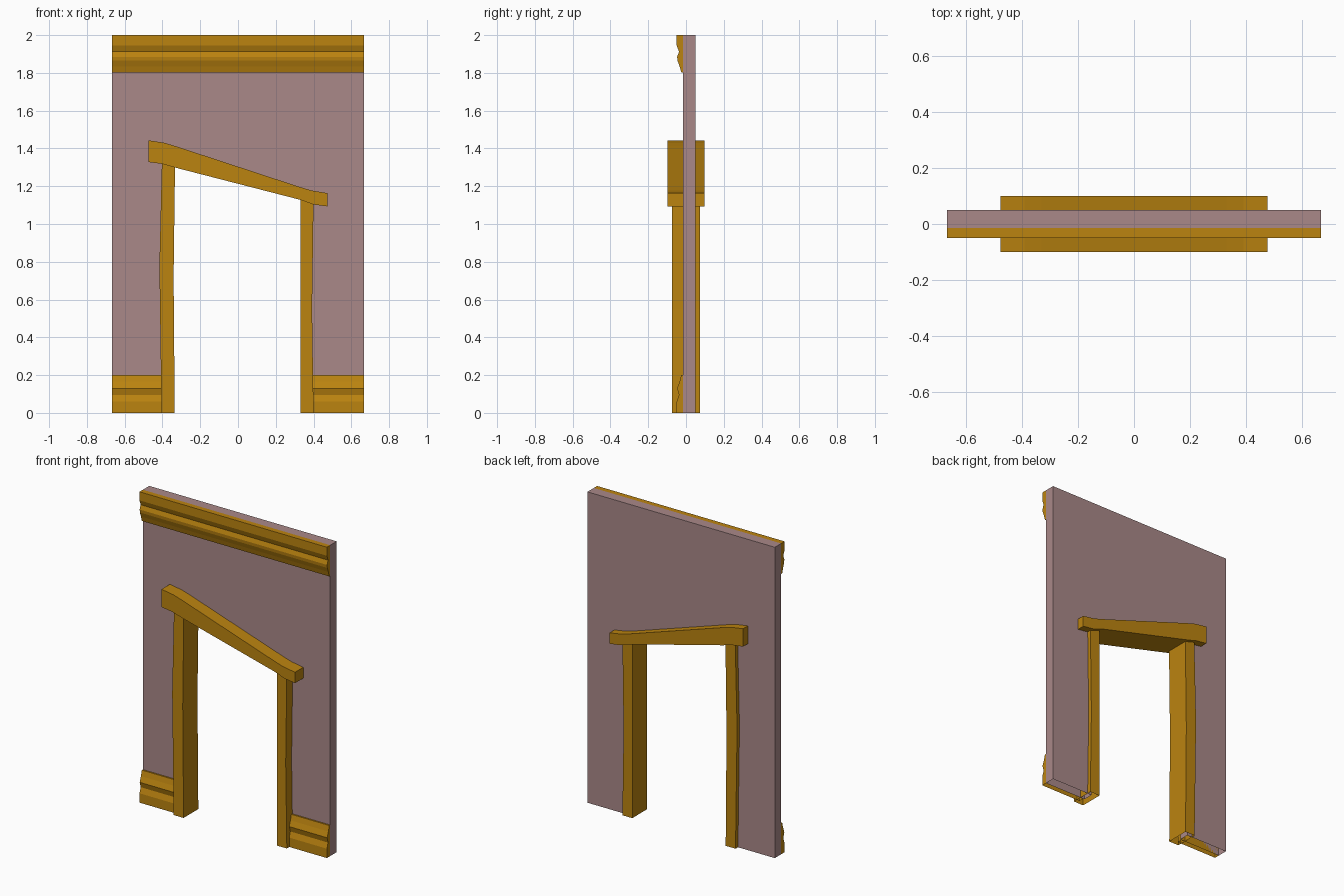
import bpy, bmesh

if "Cube" in bpy.data.objects:
    bpy.data.objects.remove(bpy.data.objects["Cube"])


def material(name, rgb):
    m = bpy.data.materials.new(name)
    m.diffuse_color = (*rgb, 1)
    m.use_nodes = True
    m.node_tree.nodes["Principled BSDF"].inputs["Base Color"].default_value = m.diffuse_color
    return m


WALL = material("plaster", (0.40, 0.25, 0.25))
WOOD = material("wood", (0.50, 0.23, 0.005))


def prism(name, profile, a, b, axis, mat):
    """Extrude a (horizontal, z) profile from a to b along x or y, open at the floor."""
    place = (lambda d, p: (d, p[0], p[1])) if axis == "x" else (lambda d, p: (p[0], d, p[1]))
    bm = bmesh.new()
    ends = [[bm.verts.new(place(d, p)) for p in profile] for d in (a, b)]
    n = len(profile)
    for e in ends:
        bm.faces.new(e)
    for i in range(n):
        j = (i + 1) % n
        bm.faces.new((ends[0][i], ends[0][j], ends[1][j], ends[1][i]))
    bmesh.ops.recalc_face_normals(bm, faces=bm.faces[:])
    floor = [f for f in bm.faces if all(abs(v.co.z) < 1e-5 for v in f.verts)]
    bmesh.ops.delete(bm, geom=floor, context="FACES")
    mesh = bpy.data.meshes.new(name)
    bm.to_mesh(mesh)
    bm.free()
    mesh.materials.append(mat)
    ob = bpy.data.objects.new(name, mesh)
    bpy.context.collection.objects.link(ob)
    return ob


W = 0.667       # half width of the wall
FACE = -0.015   # front face of the wall

# Wall with slanted doorway
prism("wall", [(-W, 0), (-0.37, 0), (-0.37, 1.35), (0.37, 1.14), (0.37, 0),
               (W, 0), (W, 2), (-W, 2)], FACE, 0.05, "y", WALL)

# Door posts, slightly crooked
prism("left_post", [(-0.405, 0), (-0.335, 0), (-0.341, 0.72), (-0.333, 1.34),
                    (-0.402, 1.36), (-0.416, 0.78)], -0.075, 0.075, "y", WOOD)
prism("right_post", [(0.33, 0), (0.40, 0), (0.392, 0.55), (0.40, 1.13),
                     (0.33, 1.16)], -0.075, 0.075, "y", WOOD)

# Sagging lintel
prism("lintel", [(-0.475, 1.328), (-0.40, 1.318), (-0.33, 1.298), (0.33, 1.128),
                 (0.40, 1.103), (0.475, 1.093), (0.475, 1.163), (0.39, 1.177),
                 (0.33, 1.195), (-0.33, 1.412), (-0.39, 1.43), (-0.475, 1.443)],
      -0.099, 0.099, "y", WOOD)

# Cornice moulding
prism("cornice", [(FACE, 2), (-0.049, 2), (-0.049, 1.945), (-0.037, 1.912),
                  (-0.047, 1.885), (-0.045, 1.865), (-0.034, 1.835), (-0.025, 1.803),
                  (FACE, 1.803)], -W, W, "x", WOOD)

# Baseboards on each side of the doorway
base = [(FACE, 0), (-0.049, 0), (-0.049, 0.06), (-0.037, 0.095), (-0.047, 0.13),
        (-0.034, 0.165), (-0.025, 0.20), (FACE, 0.20)]
for side, s in (("left", -1), ("right", 1)):
    prism(side + "_baseboard", base, s * 0.38, s * W, "x", WOOD)
